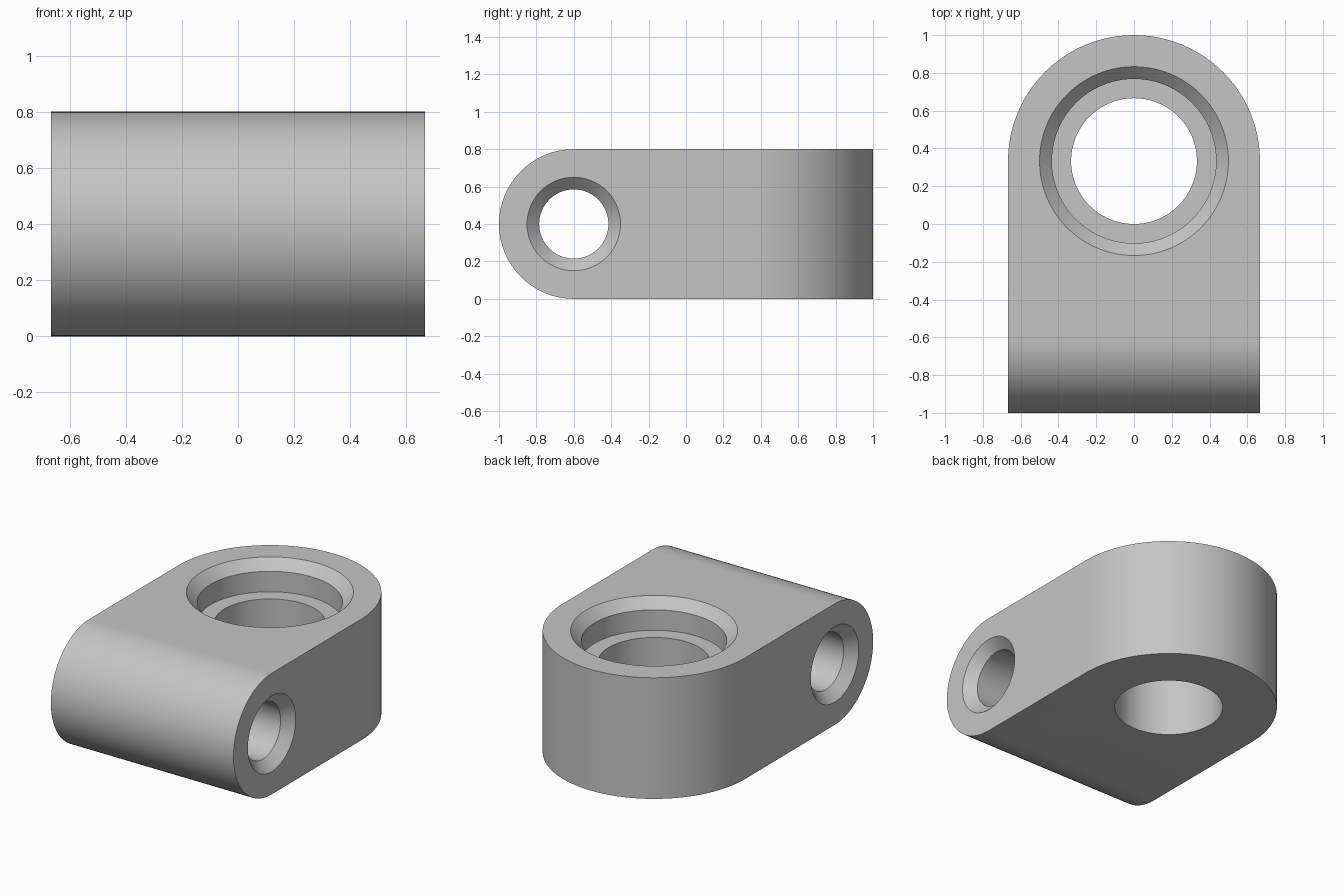
import bpy, bmesh, math
from mathutils import Matrix, Vector

if "Cube" in bpy.data.objects:
    bpy.data.objects.remove(bpy.data.objects["Cube"])

HALF_W, HEIGHT = 0.667, 0.8
RING_Y, PIN_Y, PIN_Z = 0.333, -0.6, 0.4

metal = bpy.data.materials.new("grey metal")
metal.diffuse_color = (0.56, 0.56, 0.56, 1)
metal.use_nodes = True
metal.node_tree.nodes["Principled BSDF"].inputs["Base Color"].default_value = metal.diffuse_color


def finish(name, bm):
    bmesh.ops.remove_doubles(bm, verts=bm.verts, dist=1e-6)
    bmesh.ops.recalc_face_normals(bm, faces=bm.faces)
    mesh = bpy.data.meshes.new(name)
    bm.to_mesh(mesh)
    bm.free()
    mesh.materials.append(metal)
    ob = bpy.data.objects.new(name, mesh)
    bpy.context.collection.objects.link(ob)
    return ob


def prism(name, points, depth):
    """Extrude a closed outline of 3D points along a vector."""
    bm = bmesh.new()
    face = bm.faces.new([bm.verts.new(p) for p in points])
    ext = bmesh.ops.extrude_face_region(bm, geom=[face], use_keep_orig=True)
    moved = [g for g in ext["geom"] if isinstance(g, bmesh.types.BMVert)]
    bmesh.ops.translate(bm, verts=moved, vec=Vector(depth))
    return finish(name, bm)


def lathe(name, profile, matrix, steps=96):
    """Spin a (radius, height) profile about z, then place it."""
    bm = bmesh.new()
    verts = [bm.verts.new((r, 0, z)) for r, z in profile]
    edges = [bm.edges.new(pair) for pair in zip(verts, verts[1:])]
    bmesh.ops.spin(bm, geom=verts + edges, axis=(0, 0, 1), cent=(0, 0, 0),
                   angle=math.tau, steps=steps, use_merge=True)
    bm.transform(matrix)
    return finish(name, bm)


def boolean(body, tool, operation):
    mod = body.modifiers.new(operation, 'BOOLEAN')
    mod.object, mod.operation, mod.solver = tool, operation, 'EXACT'
    bpy.context.view_layer.objects.active = body
    bpy.ops.object.modifier_apply(modifier=mod.name)
    bpy.data.objects.remove(tool, do_unlink=True)


def arc(cx, cy, r, start, end, n=48):
    return [(cx + r * math.cos(start + (end - start) * i / n),
             cy + r * math.sin(start + (end - start) * i / n)) for i in range(n + 1)]


# Body: plan outline rounded at the back, trimmed by a side outline rounded at the front
plan = arc(0, RING_Y, HALF_W, 0, math.pi) + [(-HALF_W, -1.2), (HALF_W, -1.2)]
body = prism("bracket_body", [(x, y, -0.2) for x, y in plan], (0, 0, 1.2))
side = arc(PIN_Y, PIN_Z, 0.4, math.pi / 2, 1.5 * math.pi) + [(1.2, 0), (1.2, HEIGHT)]
boolean(body, prism("side_outline", [(-1, y, z) for y, z in side], (2, 0, 0)), 'INTERSECT')

# Upright bore with a stepped seat and a chamfered rim
bore = [(0, -0.1), (0.333, -0.1), (0.333, 0.6), (0.435, 0.6),
        (0.435, HEIGHT - 0.065), (0.6, HEIGHT + 0.1), (0, HEIGHT + 0.1)]
boolean(body, lathe("bore_cutter", bore, Matrix.Translation((0, RING_Y, 0))), 'DIFFERENCE')

# Cross pin hole, chamfered at both ends
c = HALF_W - 0.065
pin = [(0, -c - 0.1), (0.285, -c - 0.1), (0.185, -c),
       (0.185, c), (0.285, c + 0.1), (0, c + 0.1)]
place = Matrix.Translation((0, PIN_Y, PIN_Z)) @ Matrix.Rotation(math.pi / 2, 4, 'Y')
boolean(body, lathe("pin_cutter", pin, place, 64), 'DIFFERENCE')

# Smooth curved walls, crisp edges
bpy.ops.object.select_all(action='DESELECT')
body.select_set(True)
bpy.context.view_layer.objects.active = body
bpy.ops.object.shade_smooth_by_angle(angle=math.radians(25))
